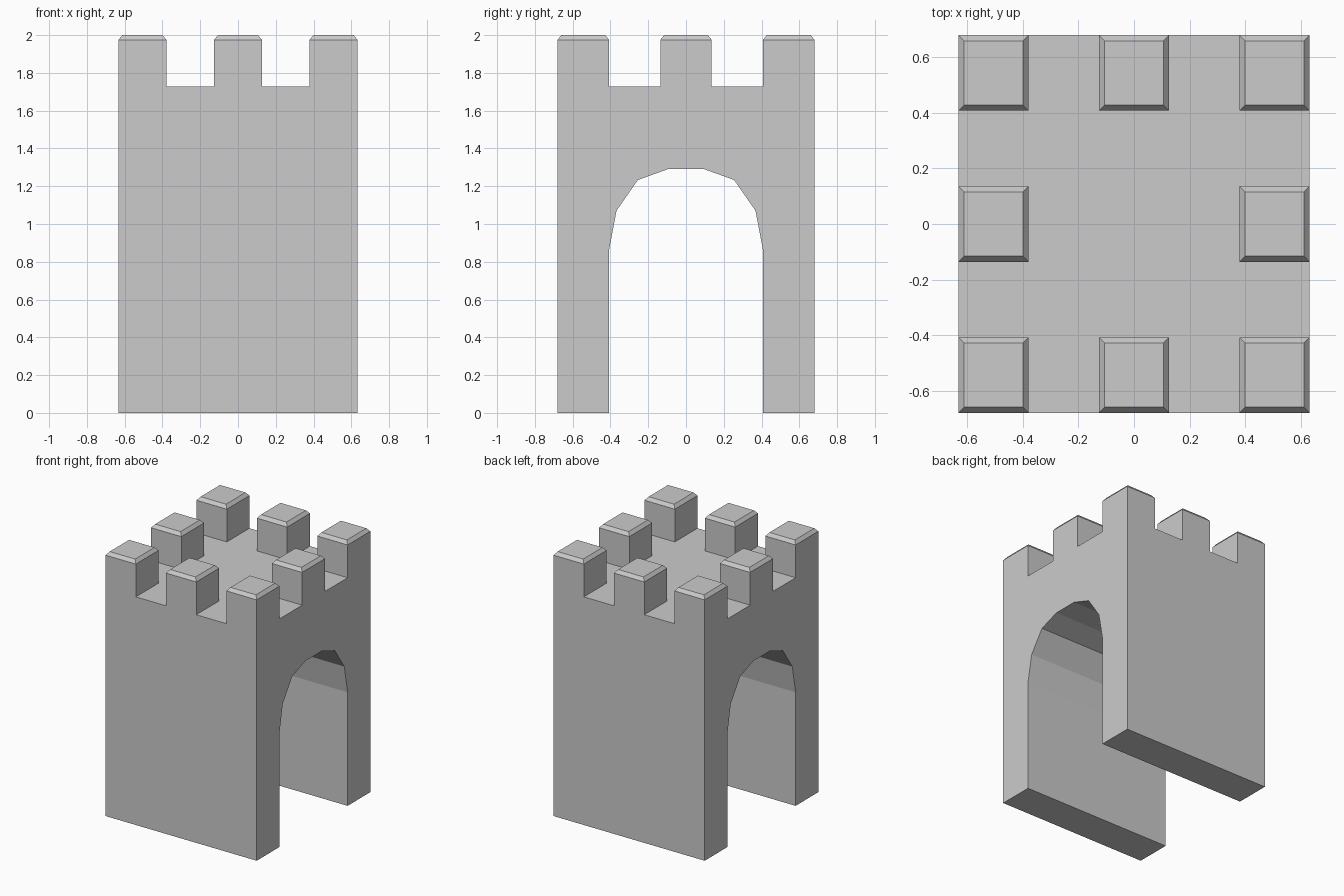
import bpy, bmesh
from mathutils import Vector

if "Cube" in bpy.data.objects:
    bpy.data.objects.remove(bpy.data.objects["Cube"])

W, D = 1.265, 1.36            # overall width (x) and depth (y)
ROOF, RIM, TOP = 1.727, 1.975, 2.0
CHAMFER = 0.02
xs = [W * (i / 5 - 0.5) for i in range(6)]
ys = [D * (i / 5 - 0.5) for i in range(6)]

# Gate profile (y, z): half arch mirrored, then the outer wall and roof line
half_arch = [(0.408, 0), (0.408, 0.86), (0.368, 1.07), (0.255, 1.233), (0.097, 1.29)]
arch = half_arch + [(-y, z) for y, z in reversed(half_arch)]
roof = [(y, ROOF) for y in ys]
profile = arch + [(-D / 2, 0)] + roof + [(D / 2, 0)]

bm = bmesh.new()
rings = [[bm.verts.new((x, y, z)) for y, z in profile] for x in xs]
bm.faces.new(rings[0])
bm.faces.new(list(reversed(rings[-1])))

# Walls, tunnel and roof; the roof comes out as a 5 x 5 grid
n, first = len(profile), len(arch) + 1
merlons = []
for i in range(5):
    for k in range(n):
        m = (k + 1) % n
        f = bm.faces.new((rings[i][k], rings[i + 1][k], rings[i + 1][m], rings[i][m]))
        j = k - first
        if j in (0, 2, 4) and i in (0, 2, 4) and (i, j) != (2, 2):
            merlons.append(f)
bmesh.ops.recalc_face_normals(bm, faces=bm.faces)


def raise_faces(faces, z, inset):
    """Extrude each face upwards to height z, shrinking its outline."""
    new = bmesh.ops.extrude_discrete_faces(bm, faces=faces)["faces"]
    for f in new:
        c = f.calc_center_median()
        for v in f.verts:
            for a in (0, 1):
                v.co[a] -= inset if v.co[a] > c[a] else -inset
            v.co.z = z
    return new


# Battlements with chamfered tops
merlons = raise_faces(merlons, RIM, 0)
raise_faces(merlons, TOP, CHAMFER)
bmesh.ops.recalc_face_normals(bm, faces=bm.faces)

mesh = bpy.data.meshes.new("gate_tower")
bm.to_mesh(mesh)
bm.free()
tower = bpy.data.objects.new("gate_tower", mesh)
bpy.context.collection.objects.link(tower)
